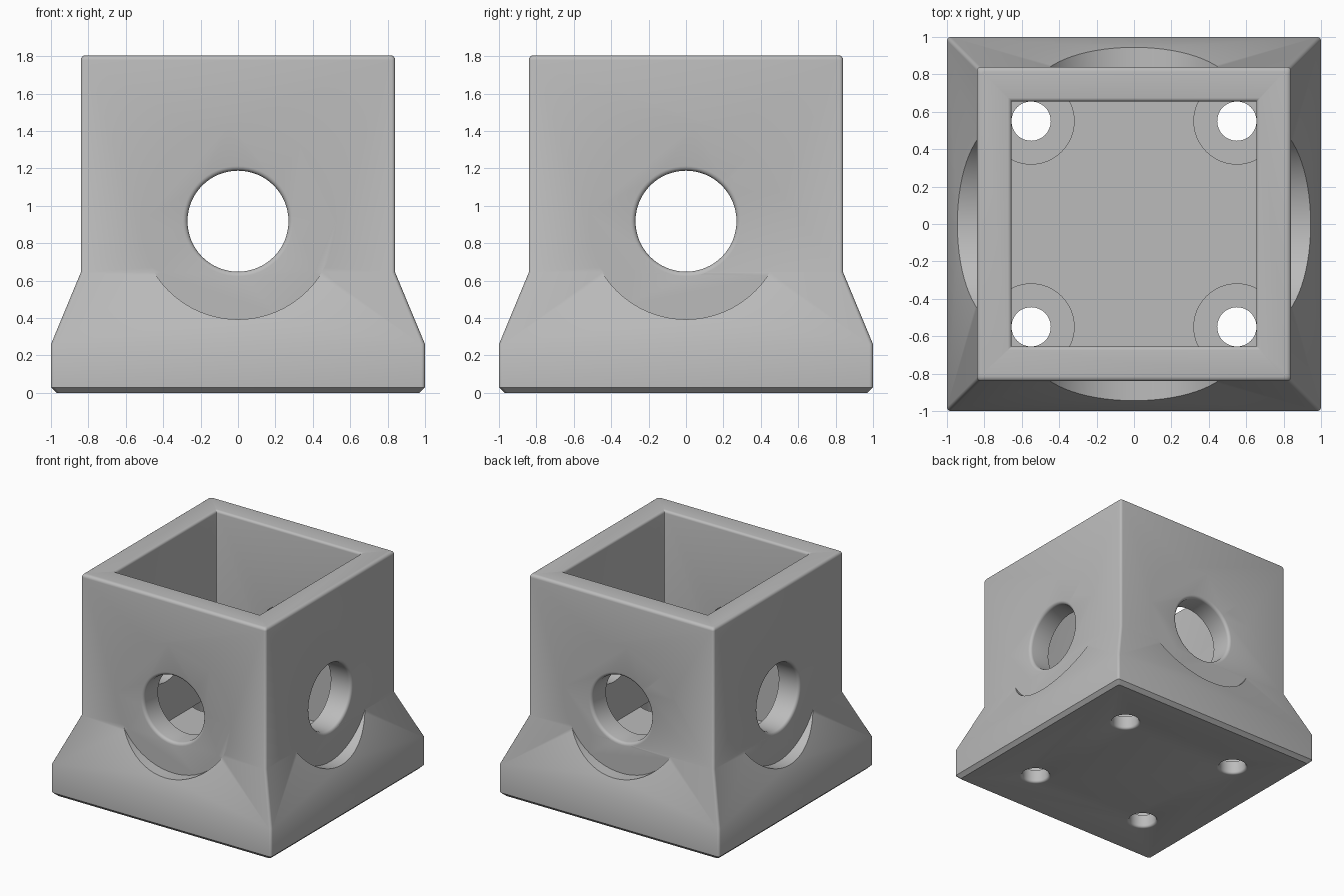
import bpy, bmesh, math
from mathutils import Matrix, Vector

if "Cube" in bpy.data.objects:
    bpy.data.objects.remove(bpy.data.objects["Cube"])

grey = bpy.data.materials.new("light_grey")
grey.diffuse_color = (0.5, 0.5, 0.5, 1)
grey.use_nodes = True
grey.node_tree.nodes["Principled BSDF"].inputs["Base Color"].default_value = grey.diffuse_color


def circle(r, z, n=64):
    return [Vector((r * math.cos(2 * math.pi * i / n), r * math.sin(2 * math.pi * i / n), z))
            for i in range(n)]


def square(half, z, r=0.02, n=4):
    """Square outline with rounded corners."""
    pts = []
    for k in range(4):
        a0 = k * math.pi / 2
        sx, sy = [(1, 1), (-1, 1), (-1, -1), (1, -1)][k]
        for i in range(n + 1):
            a = a0 + i / n * math.pi / 2
            pts.append(Vector((sx * (half - r) + r * math.cos(a),
                               sy * (half - r) + r * math.sin(a), z)))
    return pts


def loft(name, rings, matrix=Matrix()):
    """Closed solid skinned through equal-sized rings, bottom to top."""
    bm = bmesh.new()
    rows = [[bm.verts.new(matrix @ p) for p in ring] for ring in rings]
    n = len(rows[0])
    for a, b in zip(rows, rows[1:]):
        for i in range(n):
            j = (i + 1) % n
            bm.faces.new((a[i], a[j], b[j], b[i]))
    bm.faces.new(rows[0][::-1])
    bm.faces.new(rows[-1])
    bmesh.ops.recalc_face_normals(bm, faces=bm.faces)
    me = bpy.data.meshes.new(name)
    bm.to_mesh(me)
    bm.free()
    me.materials.append(grey)
    ob = bpy.data.objects.new(name, me)
    bpy.context.collection.objects.link(ob)
    return ob


def fillet(size, z, r, up=True, grow=True):
    """(size, z) steps of a quarter round ending a wall at height z."""
    out = []
    for i in range(5):
        a = i / 4 * math.pi / 2
        d = r * (1 - math.cos(a))
        out.append((size + (d if grow else -d), z + (1 if up else -1) * r * (math.sin(a) - 1)))
    return out


# Outer body: chamfered foot, plinth, sloped skirt, upright box with rounded rim
profile = [(0.97, 0), (1, 0.03), (1, 0.26), (0.84, 0.645)] + fillet(0.84, 1.805, 0.025, grow=False)
body = loft("socket_block", [square(s, z) for s, z in profile])

cutters = []
FLOOR = 0.31

# Square pocket with a rounded lip
lip = [(0.655, FLOOR)] + fillet(0.655, 1.805, 0.02) + [(0.675, 1.9)]
cutters.append(loft("pocket_cutter", [square(s, z, 0.004) for s, z in lip]))

# Flat round seats and round ports on all four sides
port = [(0.27, 0.5)] + fillet(0.27, 0.84, 0.025) + [(0.295, 1.1)]
for k in range(4):
    m = (Matrix.Rotation(k * math.pi / 2, 4, 'Z') @ Matrix.Translation((0, 0, 0.918))
         @ Matrix.Rotation(math.pi / 2, 4, 'X'))
    cutters.append(loft("seat_cutter", [circle(0.525, 0.84), circle(0.525, 1.1)], m))
    cutters.append(loft("port_cutter", [circle(r, z) for r, z in port], m))

# Bolt holes with sunk seats in the floor corners
hole = [(0.125, -0.1)] + fillet(0.105, 0, 0.02, up=False)[::-1] + [(0.105, 0.2)]
for sx in (-1, 1):
    for sy in (-1, 1):
        m = Matrix.Translation((0.55 * sx, 0.55 * sy, 0))
        cutters.append(loft("bolt_hole_cutter", [circle(r, z, 48) for r, z in hole], m))
        cutters.append(loft("bolt_seat_cutter", [circle(0.23, 0.11), circle(0.23, FLOOR + 0.0005)], m))

for c in cutters:
    c.hide_render = True
    mod = body.modifiers.new(c.name, 'BOOLEAN')
    mod.operation = 'DIFFERENCE'
    mod.solver = 'EXACT'
    mod.object = c

# Bake the cuts, drop the cutters and smooth the rounded areas
bpy.context.view_layer.update()
dg = bpy.context.evaluated_depsgraph_get()
cut_mesh = bpy.data.meshes.new_from_object(body.evaluated_get(dg))
body.modifiers.clear()
body.data = cut_mesh
for c in cutters:
    bpy.data.objects.remove(c, do_unlink=True)
bpy.ops.object.select_all(action='DESELECT')
body.select_set(True)
bpy.context.view_layer.objects.active = body
bpy.ops.object.shade_smooth_by_angle(angle=math.radians(30))
